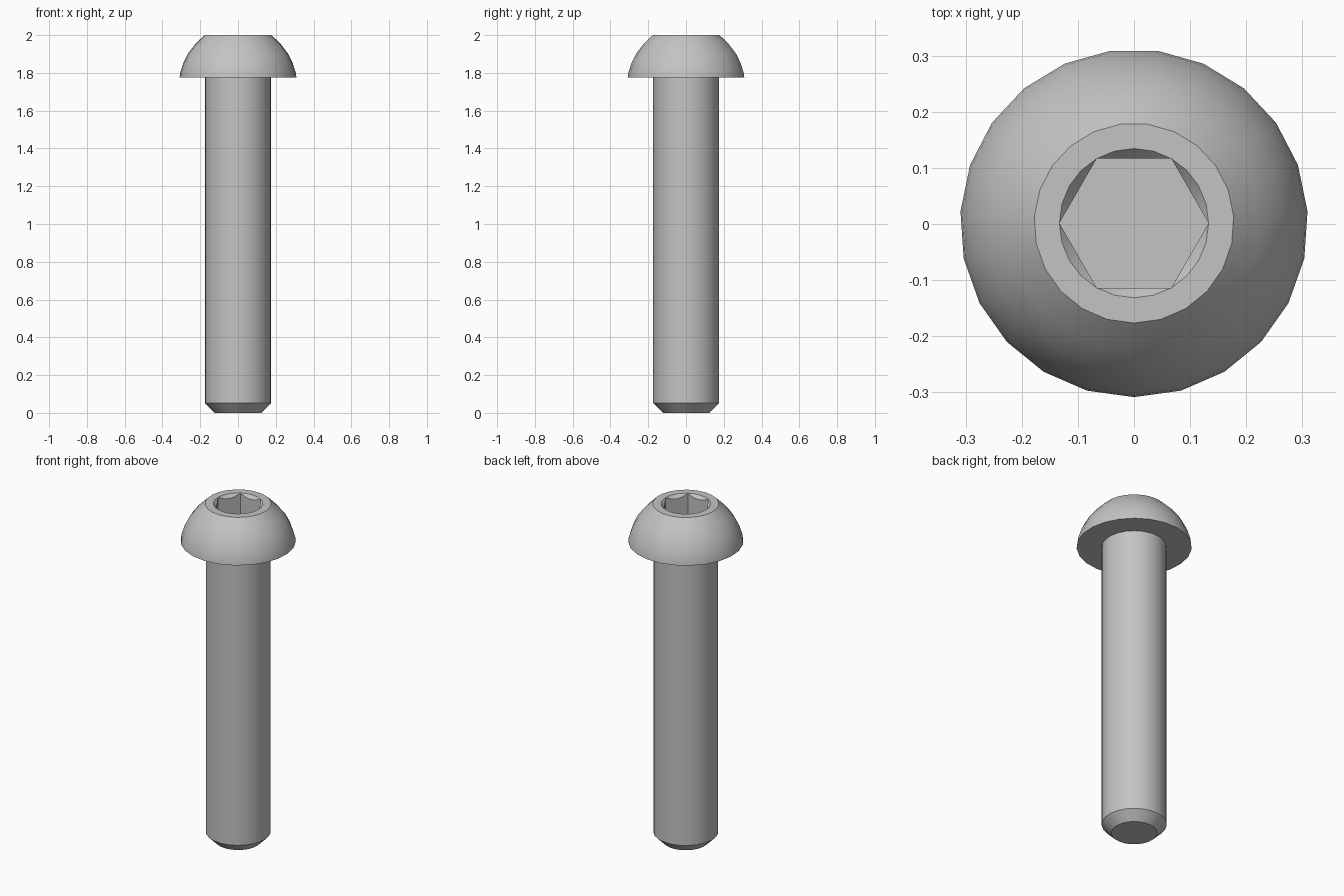
import bpy
import bmesh
from math import cos, sin, pi, radians

SIDES = 23          # facets around the screw
RIM_SIDES = 24      # facets around the socket mouth
CENTRE_Y = 0.0015
SHANK_R = 0.175
HEAD_BASE = 1.776
TOP = 2.0
HEX_R = 0.133       # hexagon corner radius
SOCKET_FLOOR = 1.87

old = bpy.data.objects.get("Cube")
if old:
    bpy.data.objects.remove(old, do_unlink=True)

steel = bpy.data.materials.new("grey_steel")
steel.use_nodes = True
colour = (0.55, 0.55, 0.55, 1)
steel.diffuse_color = colour
bsdf = steel.node_tree.nodes["Principled BSDF"]
bsdf.inputs["Base Color"].default_value = colour


def ring(bm, points):
    return [bm.verts.new((x, y + CENTRE_Y, z)) for x, y, z in points]


def circle(r, z, n=SIDES, start=-pi / 2):
    angles = [start + 2 * pi * i / n for i in range(n)]
    return [(r * cos(a), r * sin(a), z) for a in angles]


def skin(bm, lower, upper):
    n = len(lower)
    for i in range(n):
        j = (i + 1) % n
        bm.faces.new((lower[i], lower[j], upper[j], upper[i]))


def lathe(bm, profile):
    rings = [ring(bm, circle(r, z)) for r, z in profile]
    for a, b in zip(rings, rings[1:]):
        skin(bm, a, b)
    return rings


def finish(bm, name):
    bmesh.ops.remove_doubles(bm, verts=bm.verts, dist=0.0002)
    mesh = bpy.data.meshes.new(name)
    bm.to_mesh(mesh)
    bm.free()
    obj = bpy.data.objects.new(name, mesh)
    bpy.context.collection.objects.link(obj)
    mesh.materials.append(steel)
    bpy.ops.object.select_all(action='DESELECT')
    obj.select_set(True)
    bpy.context.view_layer.objects.active = obj
    bpy.ops.object.shade_smooth_by_angle(angle=radians(30))


# Shank with a chamfered tip
bm = bmesh.new()
rings = lathe(bm, [(0.123, 0), (SHANK_R, 0.052), (SHANK_R, HEAD_BASE)])
bm.faces.new(rings[0][::-1])
finish(bm, "shank")

# Domed head, with a flat underside around the shank
bm = bmesh.new()
rings = lathe(bm, [(SHANK_R, HEAD_BASE), (0.31, HEAD_BASE), (0.307, 1.80),
                   (0.29, 1.853), (0.265, 1.903), (0.227, 1.952), (0.178, TOP)])

# Socket: round mouth, conical chamfer, hexagonal walls and a flat floor
mouth, edge, floor = [], [], []
for x, y, z in circle(1, TOP, RIM_SIDES, 0):
    i = len(mouth)
    turn = (2 * pi * i / RIM_SIDES) % (pi / 3) if i % 4 else 0
    r = HEX_R * cos(pi / 6) / cos(turn - pi / 6)
    mouth.append((x * HEX_R, y * HEX_R, TOP))
    edge.append((x * r, y * r, TOP - 0.0005 - 1.1 * (HEX_R - r)))
    floor.append((x * r, y * r, SOCKET_FLOOR))
mouth, edge, floor = [ring(bm, p) for p in (mouth, edge, floor)]
skin(bm, mouth, edge)
skin(bm, edge, floor)
bm.faces.new(floor)

# Flat annulus between the dome and the socket mouth
loops = []
for loop in (rings[-1], mouth):
    loops += [bm.edges.get((v, loop[i - 1])) for i, v in enumerate(loop)]
bmesh.ops.triangle_fill(bm, edges=loops, use_beauty=True, normal=(0, 0, 1))
for f in bm.faces:
    f.normal_update()
    if f.calc_center_median().z > TOP - 0.0001 and f.normal.z < 0:
        f.normal_flip()
finish(bm, "button_head")
